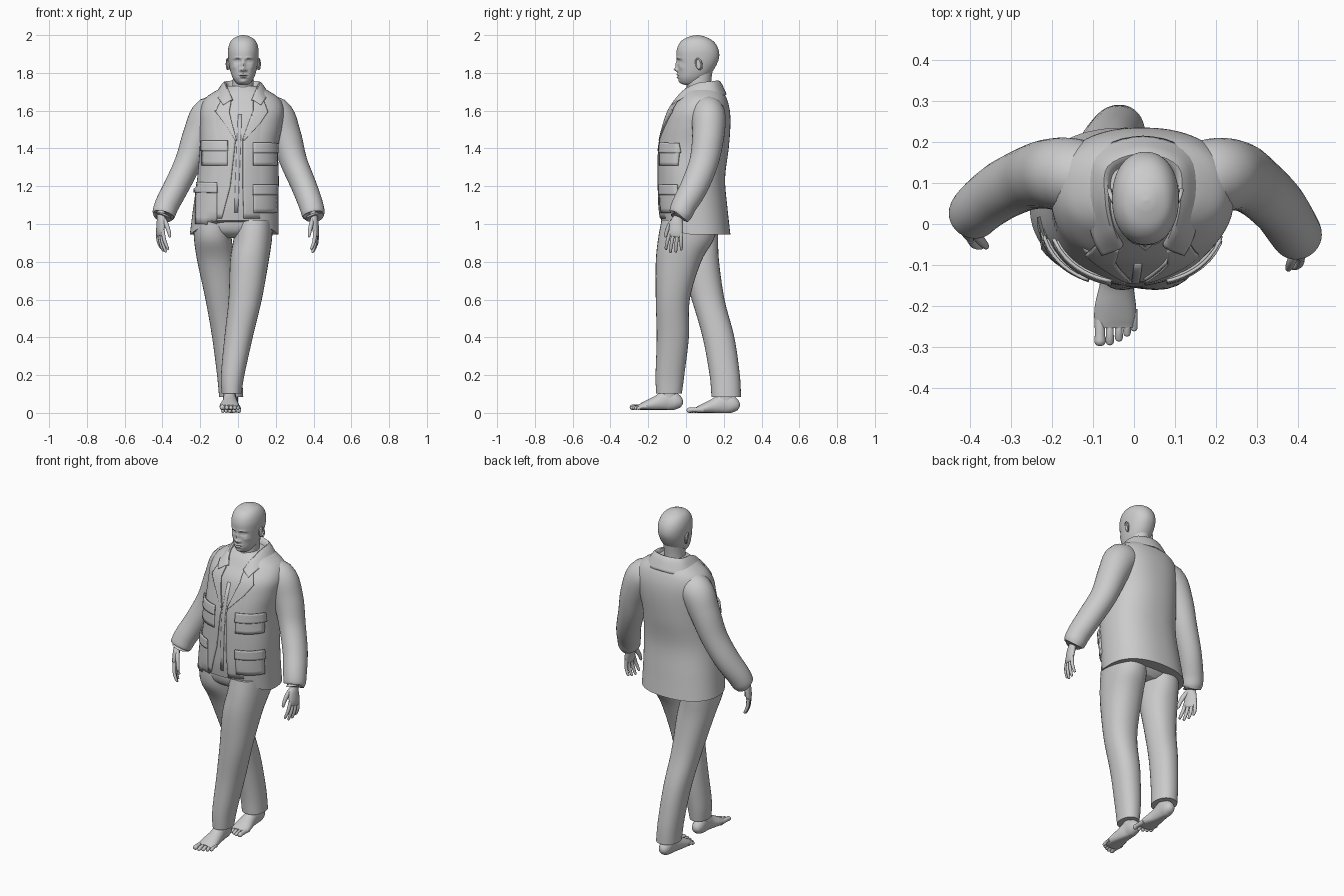
import bpy, bmesh, math
from mathutils import Vector
from mathutils.bvhtree import BVHTree


def catmull(pts, steps):
    """Smooth list of tuples through the control points."""
    out = []
    for i in range(len(pts) - 1):
        q = [pts[max(0, min(len(pts) - 1, i + d))] for d in (-1, 0, 1, 2)]
        for s in range(steps):
            t = s / steps
            out.append([0.5 * (2 * b + (c - a) * t + (2 * a - 5 * b + 4 * c - d) * t * t
                               + (3 * b - a - 3 * c + d) * t ** 3) for a, b, c, d in zip(*q)])
    return out + [list(pts[-1])]


def make(name, verts, faces, solid=0):
    me = bpy.data.meshes.new(name)
    bm = bmesh.new()
    vs = [bm.verts.new(v) for v in verts]
    for f in faces:
        bm.faces.new([vs[i] for i in f])
    bmesh.ops.recalc_face_normals(bm, faces=bm.faces)
    bm.to_mesh(me)
    bm.free()
    ob = bpy.data.objects.new(name, me)
    bpy.context.collection.objects.link(ob)
    if solid:
        m = ob.modifiers.new("thickness", 'SOLIDIFY')
        m.thickness, m.offset = solid, 0
    return ob


def loft(name, secs, ref=None, p=2.0, n=32, steps=5, caps=True, deform=None):
    """Sections (x, y, z, a, b): level rings, or rings square to the path if ref is given."""
    path = catmull(secs, steps)
    verts, faces = [], []
    for i, (x, y, z, a, b) in enumerate(path):
        u, w = Vector((1, 0, 0)), Vector((0, 1, 0))
        if ref:
            t = (Vector(path[min(i + 1, len(path) - 1)][:3]) - Vector(path[max(i - 1, 0)][:3])).normalized()
            u = Vector(ref)
            u = (u - t * u.dot(t)).normalized()
            w = t.cross(u)
        for k in range(n):
            c, s = math.cos(math.tau * k / n), math.sin(math.tau * k / n)
            c, s = (math.copysign(abs(v) ** (2 / p), v) for v in (c, s))
            v = Vector((x, y, z)) + u * c * max(a, .0005) + w * s * max(b, .0005)
            verts.append(deform(v) if deform else v)
    for i in range(len(path) - 1):
        for k in range(n):
            j = (k + 1) % n
            faces.append((i * n + k, i * n + j, i * n + n + j, i * n + n + k))
    if caps:
        faces += [list(range(n)), list(range(len(verts) - n, len(verts)))]
    return make(name, verts, faces)


def grid(name, rows, solid):
    m = len(rows[0])
    faces = [(r * m + c, r * m + c + 1, r * m + m + c + 1, r * m + m + c)
             for r in range(len(rows) - 1) for c in range(m - 1)]
    return make(name, [v for row in rows for v in row], faces, solid)


# jacket body, hem raised at the front
def hem(v):
    if v.z < 1.1 and v.y < .03:
        v.z += .075 * min(1, (.03 - v.y) / .15) ** 2 * (1.1 - v.z) / .16
    return v


torso = loft("jacket_body", [
    (-.02, .052, .945, .235, .183), (-.012, .04, 1.08, .226, .18), (0, .032, 1.24, .216, .175),
    (.005, .043, 1.4, .208, .183), (.017, .06, 1.52, .218, .175), (.022, .072, 1.6, .222, .16),
    (.022, .085, 1.66, .2, .132), (.022, .088, 1.7, .148, .108), (.022, .088, 1.73, .085, .08)],
    p=2.3, n=72, steps=6, deform=hem)
bvh = BVHTree.FromPolygons([v.co for v in torso.data.vertices], [f.vertices for f in torso.data.polygons])


def patch(name, rows, lift, thick=.012, n=10, sink=0):
    """Cloth panel laid on the jacket front; rows are (z, x_left, x_right); sink (+1/-1) buries one side edge."""
    out = []
    for (z0, l0, r0), (z1, l1, r1) in zip(rows, rows[1:]):
        for s in range(7):
            if s == 0 and out:
                continue
            t = s / 6
            z, l, r = z0 + (z1 - z0) * t, l0 + (l1 - l0) * t, r0 + (r1 - r0) * t
            line = []
            for k in range(n + 1):
                x = l + (r - l) * k / n
                hit = bvh.ray_cast(Vector((x, -1, z)), Vector((0, 1, 0)))
                if hit[0] is None:
                    hit = bvh.find_nearest(Vector((x, -.05, z)))
                nrm = hit[1] if hit[1].y < 0 else -hit[1]
                edge = (k / n if sink > 0 else 1 - k / n) if sink else 0
                line.append(hit[0] + nrm * (lift - .012 * edge))
            out.append(line)
    return grid(name, out, thick)


# jacket fronts (blending into the sides), lapels and pockets
patch("front_panel_a", [(1.6, -.15, -.075), (1.45, -.15, -.012), (1.2, -.15, -.04), (1.03, -.15, -.085)], .003, .01, sink=-1)
patch("front_panel_b", [(1.6, .08, .16), (1.45, .025, .16), (1.2, .025, .16), (1.03, .03, .16)], .003, .01, sink=1)
patch("lapel_a", [(1.645, -.09, -.035), (1.59, -.115, -.045), (1.53, -.07, -.03), (1.44, -.014, -.006)], .008, .008)
patch("lapel_b", [(1.645, .08, .135), (1.59, .08, .155), (1.53, .06, .115), (1.44, .025, .032)], .008, .008)
patch("shirt_placket", [(1.58, 0, .02), (1.06, -.02, .0)], .0, .006, 3)
for name, x0, x1, z0, z1 in (("upper_pocket_a", -.185, -.055, 1.43, 1.31), ("upper_pocket_b", .08, .2, 1.42, 1.31),
                             ("lower_pocket_a", -.22, -.11, 1.21, 1.0), ("lower_pocket_b", .08, .2, 1.2, 1.06)):
    patch(name, [(z0, x0, x1), (z1, x0, x1)], .003, .012)
    patch(name + "_flap", [(z0 + .01, x0 - .002, x1 + .002), (z0 - .045, x0 - .003, x1 + .003)], .01, .008)

# folded collar: inner, fold and outer edge points from the back round to the front
half = [(0, .14, 1.7, 0, .172, 1.757, 0, .212, 1.685), (.065, .125, 1.7, .085, .14, 1.752, .12, .17, 1.675),
        (.08, .06, 1.7, .092, .06, 1.742, .142, .07, 1.685), (.072, 0, 1.685, .078, -.012, 1.705, .122, -.03, 1.66),
        (.052, -.045, 1.65, .057, -.058, 1.655, .1, -.075, 1.63)]
flip = [tuple(-v if i % 3 == 0 else v for i, v in enumerate(s)) for s in half[:0:-1]]
grid("collar", [[Vector((q[0] + .022, q[1], q[2])) for q in catmull([s[0:3], s[3:6], s[6:9]], 5)]
                for s in catmull(flip + half, 5)], .008)
loft("shirt_collar", [(.024, .062, 1.66, .085, .1), (.024, .065, 1.69, .072, .083), (.025, .068, 1.715, .066, .074)], caps=False)

# sleeves with cuff
sleeves = {"sleeve_b": [(.08, .1, 1.6, .07, .07), (.19, .118, 1.58, .096, .09), (.25, .118, 1.47, .084, .085),
                        (.295, .095, 1.33, .072, .077), (.35, .045, 1.2, .067, .073), (.387, -.01, 1.1, .064, .066),
                        (.4, -.032, 1.045, .058, .058), (.398, -.032, 1.05, .03, .03)],
           "sleeve_a": [(-.04, .1, 1.6, .07, .07), (-.146, .118, 1.58, .096, .09), (-.208, .122, 1.47, .084, .085),
                        (-.262, .11, 1.33, .072, .077), (-.325, .08, 1.2, .067, .073), (-.377, .04, 1.1, .064, .066),
                        (-.395, .018, 1.045, .058, .058), (-.393, .018, 1.05, .03, .03)]}
for name, secs in sleeves.items():
    loft(name, secs, ref=(1, 0, 0))


def hand(tag, wrist, d, c, inward):
    """Palm, four curled fingers and a thumb; d points down the hand, c to the thumb side."""
    P, d, c, m = Vector(wrist), Vector(d).normalized(), Vector(c).normalized(), Vector(inward).normalized()
    at = lambda u, v, w, a, b: (*(P + d * u + c * v + m * w), a, b)
    loft("palm_" + tag, [at(-.05, 0, 0, .028, .022), at(0, 0, 0, .026, .019), at(.035, .004, 0, .035, .019),
                         at(.08, 0, 0, .038, .016), at(.108, 0, .003, .034, .011), at(.113, 0, .003, .01, .003)],
         ref=c, n=20)
    for i, (v, ln) in enumerate(((-.029, .075), (-.01, .092), (.01, .1), (.029, .088))):
        loft(f"finger_{tag}_{i + 1}", [at(.085, v, 0, .01, .01), at(.1 + ln * .4, v * 1.25, .008, .0095, .0095),
                                       at(.1 + ln * .8, v * 1.4, .022, .008, .008), at(.1 + ln * .97, v * 1.4, .031, .006, .006),
                                       at(.1 + ln, v * 1.4, .033, .001, .001)], ref=c, n=12, steps=4)
    loft("thumb_" + tag, [at(.015, .015, .005, .014, .012), at(.05, .038, .014, .014, .012), at(.09, .052, .024, .011, .01),
                          at(.118, .056, .03, .008, .007), at(.125, .057, .031, .001, .001)], ref=c, n=12, steps=4)


hand("b", (.403, -.04, 1.04), (.12, -.18, -1), (-.2, -1, .2), (-1, .2, 0))
hand("a", (-.408, .005, 1.045), (-.04, -.2, -1), (.45, -.9, .1), (.9, .45, 0))

# trousers: the leg on +x steps forward, the other trails
loft("hips", [(-.025, .035, .925, .1, .09), (-.025, .03, .96, .185, .13), (-.02, .035, 1.02, .2, .15), (-.02, .035, 1.1, .19, .14)], p=2.3)
loft("front_trouser_leg", [(-.034, -.09, .102, .052, .068), (-.028, -.085, .2, .062, .076),
                           (.003, -.07, .4, .075, .085), (.038, -.07, .6, .088, .09), (.06, -.04, .8, .102, .12),
                           (.078, .0, .92, .102, .148), (.085, .02, 1.02, .1, .15)], p=2.2)
loft("back_trouser_leg", [(-.036, .213, .083, .064, .078), (-.045, .205, .2, .066, .08), (-.065, .172, .4, .072, .084),
                          (-.09, .117, .6, .082, .087), (-.115, .07, .8, .1, .105), (-.133, .035, .92, .1, .135),
                          (-.135, .03, 1.02, .1, .14)], p=2.2)


def foot(tag, x, heel, base, big):
    """Bare foot pointing to -y; big is the side (+1/-1) of the big toe."""
    def sole(v):
        v.z = max(v.z, base + .004 * abs(v.x - x) / .05)
        return v
    S = lambda dx, dy, z, a, b: (x + dx * big, heel - dy, base + z, a, b)
    loft("foot_" + tag, [S(0, 0, .03, .004, .004), S(0, .008, .033, .022, .024), S(0, .035, .042, .034, .044),
                         S(0, .08, .05, .035, .056), S(-.002, .13, .036, .041, .042), S(0, .18, .024, .05, .03),
                         S(.002, .215, .017, .05, .02), S(.002, .235, .015, .044, .012)],
         ref=(1, 0, 0), n=28, deform=sole)
    loft("ankle_" + tag, [S(0, .07, .04, .034, .045), S(0, .073, .09, .034, .042), S(0, .075, .2, .038, .042)])
    for i, (dx, ln, r) in enumerate(((.038, .28, .014), (.014, .278, .0105), (-.008, .269, .01), (-.028, .257, .0095), (-.045, .244, .009))):
        loft(f"toe_{tag}_{i + 1}", [S(dx, .19, .016, r, r), S(dx, ln - .03, .016, r * .9, r * .9), S(dx, ln - .012, r, r, r),
                                    S(dx, ln - .003, r, r * .7, r * .7), S(dx, ln, r, .001, .001)], ref=(1, 0, 0), n=14, steps=4)


foot("front", -.045, -.018, .016, -1)
foot("back", -.035, .283, 0, 1)

# head: smooth skull with soft bumps (x, z, width, height, depth) for the face
bumps = [(0, 1.818, .012, .011, -.019), (0, 1.842, .01, .02, -.011), (.014, 1.814, .007, .007, -.008),
         (.031, 1.862, .017, .01, .014), (.031, 1.861, .011, .006, -.008), (.03, 1.879, .018, .006, -.005),
         (0, 1.79, .019, .005, -.009), (0, 1.777, .016, .005, -.009), (0, 1.7835, .022, .0025, .005),
         (0, 1.754, .018, .01, -.005), (.048, 1.83, .014, .014, -.005)]
HX = .028


def face(v):
    if v.y < .03:
        v.y += sum(d * math.exp(-((abs(v.x - HX) - x) / sx) ** 2 - ((v.z - z) / sz) ** 2) for x, z, sx, sz, d in bumps)
    return v


prof = [(1.735, 0, .06, .02), (1.745, -.027, .08, .036), (1.77, -.04, .105, .054), (1.8, -.043, .135, .066),
        (1.84, -.044, .16, .075), (1.88, -.05, .175, .08), (1.92, -.049, .173, .081), (1.955, -.036, .156, .073),
        (1.98, -.01, .127, .056), (1.995, .028, .088, .027), (2.0, .055, .06, .004)]
loft("head", [(HX, (f + b) / 2, z, r, (b - f) / 2) for z, f, b, r in prof], p=2.15, n=160, steps=10, deform=face)
loft("neck", [(.025, .065, 1.62, .075, .075), (.025, .066, 1.7, .058, .066), (.027, .07, 1.76, .055, .064), (.028, .08, 1.82, .055, .062)])

# ears: a rim and an inner lobe on each side
for s, tag in ((1, "b"), (-1, "a")):
    rim = [(HX + s * (.082 + .006 * math.cos(t)), .068 + .015 * math.cos(t) - .006 * math.sin(t), 1.847 + .028 * math.sin(t), .005, .0045)
           for t in (math.radians(a) for a in range(-110, 231, 34))]
    loft("ear_rim_" + tag, rim, ref=(1, 0, 0), n=10, steps=3)
    loft("ear_bowl_" + tag, [(HX + s * .077, .068, z, .008, r) for z, r in ((1.818, .002), (1.828, .01), (1.848, .015), (1.866, .012), (1.873, .002))], n=16)

# smooth shading with crisp cloth edges
bpy.ops.object.select_all(action='SELECT')
bpy.context.view_layer.objects.active = torso
bpy.ops.object.shade_smooth_by_angle(angle=math.radians(40))
